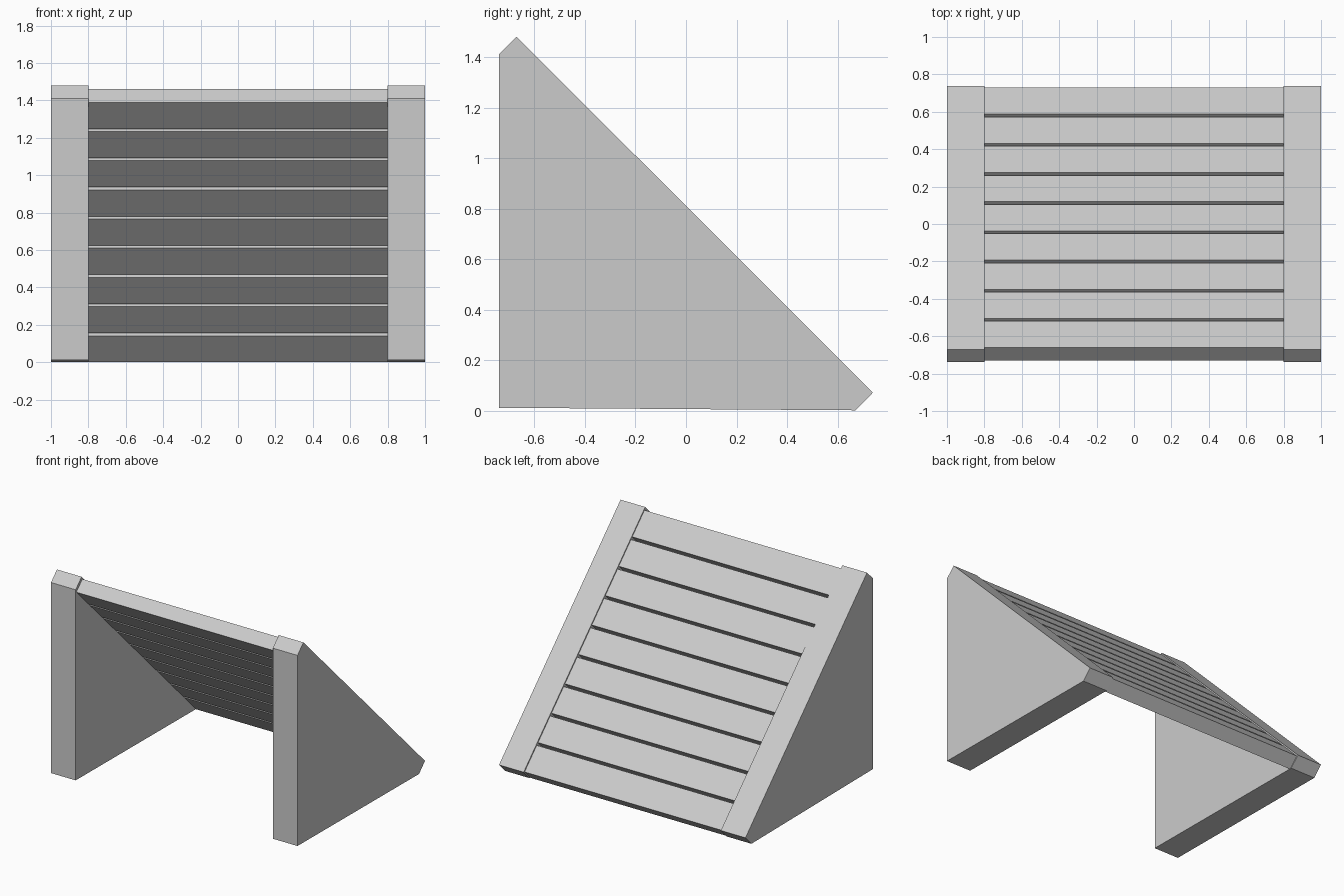
import bpy

if "Cube" in bpy.data.objects:
    bpy.data.objects.remove(bpy.data.objects["Cube"])


def prism(name, profile, x0, x1):
    """Extrude a (y, z) outline along x."""
    n = len(profile)
    verts = [(x, y, z) for x in (x0, x1) for y, z in profile]
    # outline runs clockwise seen from +x
    faces = [tuple(range(n)), tuple(reversed(range(n, 2 * n)))]
    faces += [(i, i + n, (i + 1) % n + n, (i + 1) % n) for i in range(n)]
    mesh = bpy.data.meshes.new(name)
    mesh.from_pydata(verts, [], faces)
    mesh.update()
    obj = bpy.data.objects.new(name, mesh)
    bpy.context.collection.objects.link(obj)
    return obj


# Triangular side supports with clipped corners
side = [(-0.739, 0.013), (-0.739, 1.411), (-0.67, 1.48),
        (0.739, 0.073), (0.67, 0.003)]
prism("left_support", side, -1.0, -0.8)
prism("right_support", side, 0.8, 1.0)

# Sloping slats, slightly recessed below the supports
COUNT, WIDTH, PITCH, DROP = 9, 0.1415, 0.156, 0.07
for i in range(COUNT):
    y, z = -0.661 + i * PITCH, 1.46 - i * PITCH
    if i == 0:
        print("top slat at", y, z)
    slat = [(y - DROP, z - DROP), (y, z), (y + WIDTH, z - WIDTH),
            (y + WIDTH - DROP, z - WIDTH - DROP)]
    prism(f"slat_{i + 1}", slat, -0.8, 0.8)
